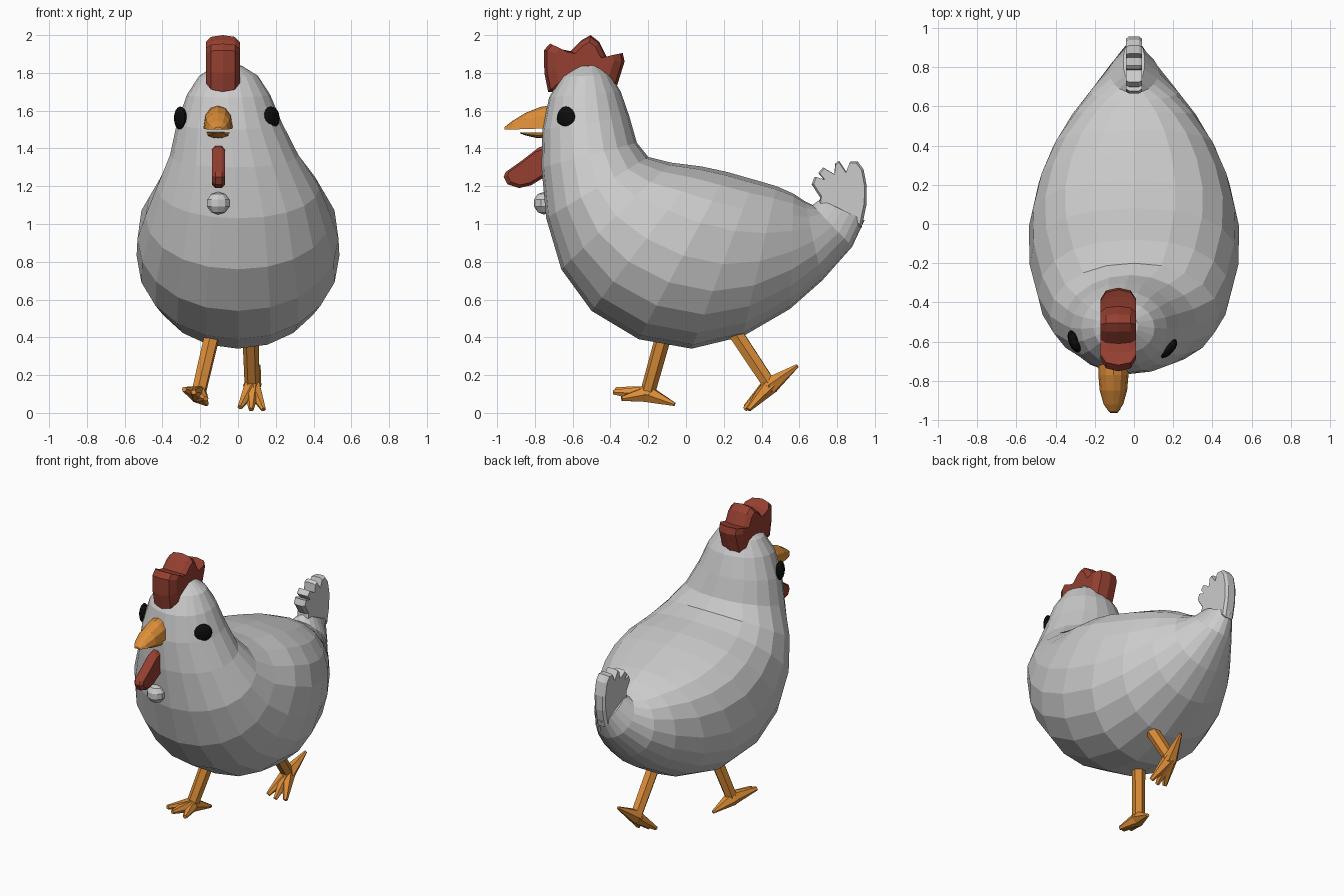
import bpy, bmesh, math
from mathutils import Vector

if "Cube" in bpy.data.objects:
    bpy.data.objects.remove(bpy.data.objects["Cube"])


def material(name, rgb):
    m = bpy.data.materials.new(name)
    m.diffuse_color = (*rgb, 1)
    m.use_nodes = True
    m.node_tree.nodes["Principled BSDF"].inputs["Base Color"].default_value = m.diffuse_color
    return m


ORANGE = material("orange", (0.72, 0.27, 0.04))
RED = material("red", (0.30, 0.05, 0.03))
BLACK = material("black", (0.004, 0.004, 0.004))


def finish(name, bm, mat=None):
    bmesh.ops.recalc_face_normals(bm, faces=bm.faces[:])
    me = bpy.data.meshes.new(name)
    bm.to_mesh(me)
    bm.free()
    ob = bpy.data.objects.new(name, me)
    bpy.context.collection.objects.link(ob)
    if mat:
        me.materials.append(mat)
    return ob


def loft(name, rings, mat=None):
    """Skin a list of equal-length point rings and cap both ends."""
    bm = bmesh.new()
    vs = [[bm.verts.new(p) for p in r] for r in rings]
    n = len(vs[0])
    for a, b in zip(vs, vs[1:]):
        for i in range(n):
            bm.faces.new((a[i], a[(i + 1) % n], b[(i + 1) % n], b[i]))
    bm.faces.new(vs[0])
    bm.faces.new(vs[-1])
    return finish(name, bm, mat)


def body_ring(yf, zf, yb, zb, w, xc, power, n=20):
    """Section spanning the belly point and the back point of the outline."""
    f, b = Vector((xc, yf, zf)), Vector((xc, yb, zb))
    mid, half = (f + b) / 2, (b - f) / 2
    pts = []
    for i in range(n):
        t = 2 * math.pi * i / n
        c, s = math.cos(t), math.sin(t)
        e = 2 / power if s > 0 else 0.97
        x = math.copysign(abs(c) ** e, c) * w
        v = math.copysign(abs(s) ** e, s)
        pts.append(mid + half * v + Vector((x, 0, 0)))
    return pts


def plate(name, outline, xc, half, mat=None, layers=((-1, .72), (-.7, .93), (0, 1), (.7, .93), (1, .72))):
    """Pillow-edged plate from a side outline (y, z)."""
    cy = sum(p[0] for p in outline) / len(outline)
    cz = sum(p[1] for p in outline) / len(outline)
    return loft(name, [[(xc + k * half, cy + (y - cy) * s, cz + (z - cz) * s)
                        for y, z in outline] for k, s in layers], mat)


def rod(name, a, b, r1, r2, mat, n=6):
    a, b = Vector(a), Vector(b)
    q = (b - a).to_track_quat('Z', 'Y')
    ring = lambda c, r: [c + q @ Vector((r * math.cos(2 * math.pi * i / n),
                                         r * math.sin(2 * math.pi * i / n), 0)) for i in range(n)]
    return loft(name, [ring(a, r1), ring(b, r2)], mat)


def ball(name, centre, size, mat=None, yaw=0, seg=16):
    bm = bmesh.new()
    bmesh.ops.create_uvsphere(bm, u_segments=seg, v_segments=seg // 2, radius=1)
    ob = finish(name, bm, mat)
    ob.location, ob.scale, ob.rotation_euler = centre, size, (0, 0, yaw)
    return ob


# Body: fan of sections from crown of head to tail root
loft("body", [body_ring(*s) for s in (
    (-0.58, 1.835, -0.46, 1.84, 0.07, -0.05, 2),
    (-0.66, 1.78, -0.40, 1.79, 0.155, -0.05, 2),
    (-0.725, 1.67, -0.345, 1.70, 0.22, -0.05, 2),
    (-0.76, 1.50, -0.30, 1.57, 0.278, -0.045, 2),
    (-0.765, 1.30, -0.26, 1.43, 0.34, -0.02, 2),
    (-0.74, 1.03, -0.20, 1.355, 0.43, 0, 2.1),
    (-0.66, 0.76, -0.08, 1.325, 0.49, 0, 2.3),
    (-0.50, 0.54, 0.08, 1.305, 0.532, 0, 2.5),
    (-0.25, 0.39, 0.22, 1.275, 0.537, 0, 2.5),
    (0.03, 0.34, 0.36, 1.235, 0.49, 0, 2.5),
    (0.30, 0.405, 0.48, 1.20, 0.415, 0, 2.4),
    (0.55, 0.55, 0.57, 1.16, 0.315, 0, 2.3),
    (0.72, 0.70, 0.63, 1.12, 0.225, 0, 2.1),
    (0.88, 0.88, 0.67, 1.10, 0.125, 0, 2),
    (0.945, 1.02, 0.71, 1.13, 0.055, 0, 2))])

# Tail feathers
plate("tail", [(.70, 1.06), (.71, 1.14), (.665, 1.21), (.68, 1.25), (.73, 1.235), (.70, 1.27),
               (.725, 1.30), (.785, 1.265), (.79, 1.32), (.81, 1.335), (.85, 1.275), (.87, 1.33),
               (.91, 1.33), (.94, 1.29), (.957, 1.2), (.955, 1.1), (.93, .98)], 0, .042,
      layers=((-1, .92), (-.6, 1), (.6, 1), (1, .92)))

# Comb and wattle
plate("comb", [(-.73, 1.70), (-.75, 1.80), (-.752, 1.92), (-.72, 1.955), (-.66, 1.925), (-.61, 1.915),
               (-.55, 1.975), (-.505, 2.0), (-.46, 1.965), (-.42, 1.885), (-.37, 1.895), (-.335, 1.905),
               (-.325, 1.86), (-.35, 1.78), (-.375, 1.70), (-.55, 1.70)], -.08, .09, RED)
plate("wattle", [(-.73, 1.42), (-.78, 1.405), (-.87, 1.335), (-.955, 1.275), (-.965, 1.25), (-.945, 1.21),
                 (-.885, 1.19), (-.82, 1.205), (-.73, 1.26)], -.103, .034, RED,
      layers=((-1, .82), (-.5, 1), (.5, 1), (1, .82)))

# Small breast tuft
ball("breast_tuft", (-.105, -.752, 1.11), (.065, .055, .06), seg=10)


# Beak halves: domed sections along y
def beak(name, sections, up):
    rings = []
    for y, z, h, w in sections:
        rings.append([(-.105 + w * math.cos(math.pi * i / 6), y,
                       z + up * h * math.sin(math.pi * i / 6) ** .8 if 0 < i < 6 else z)
                      for i in range(7)])
    loft(name, rings, ORANGE)


beak("upper_beak", [(-.70, 1.51, .12, .078), (-.77, 1.505, .115, .077), (-.85, 1.503, .085, .07),
                    (-.92, 1.50, .045, .05), (-.96, 1.50, .013, .022)], 1)
beak("lower_beak", [(-.70, 1.487, .035, .062), (-.79, 1.485, .03, .06), (-.85, 1.485, .016, .045),
                    (-.88, 1.485, .005, .02)], -1)

# Eyes
ball("right_eye", (.175, -.635, 1.56), (.06, .03, .062), BLACK, yaw=math.radians(48))
ball("left_eye", (-.305, -.60, 1.56), (.06, .028, .062), BLACK, yaw=math.radians(-68))


# Legs: shank, heel spur, three toes
def leg(side, hip, ankle, toes, heel):
    rod(side + "_shank", hip, ankle, .043, .04, ORANGE)
    for i, tip in enumerate(toes):
        rod(f"{side}_toe_{i + 1}", ankle, tip, .048, .014, ORANGE)
    rod(side + "_heel", ankle, heel, .05, .01, ORANGE)


leg("left", (-.13, -.11, .44), (-.21, -.205, .10),
    [(-.285, -.37, .125), (-.235, -.385, .11), (-.17, -.34, .075)], (-.165, -.06, .045))
leg("right", (.065, .25, .44), (.075, .445, .145),
    [(.01, .315, .03), (.07, .31, .018), (.135, .33, .018)], (.11, .59, .25))
